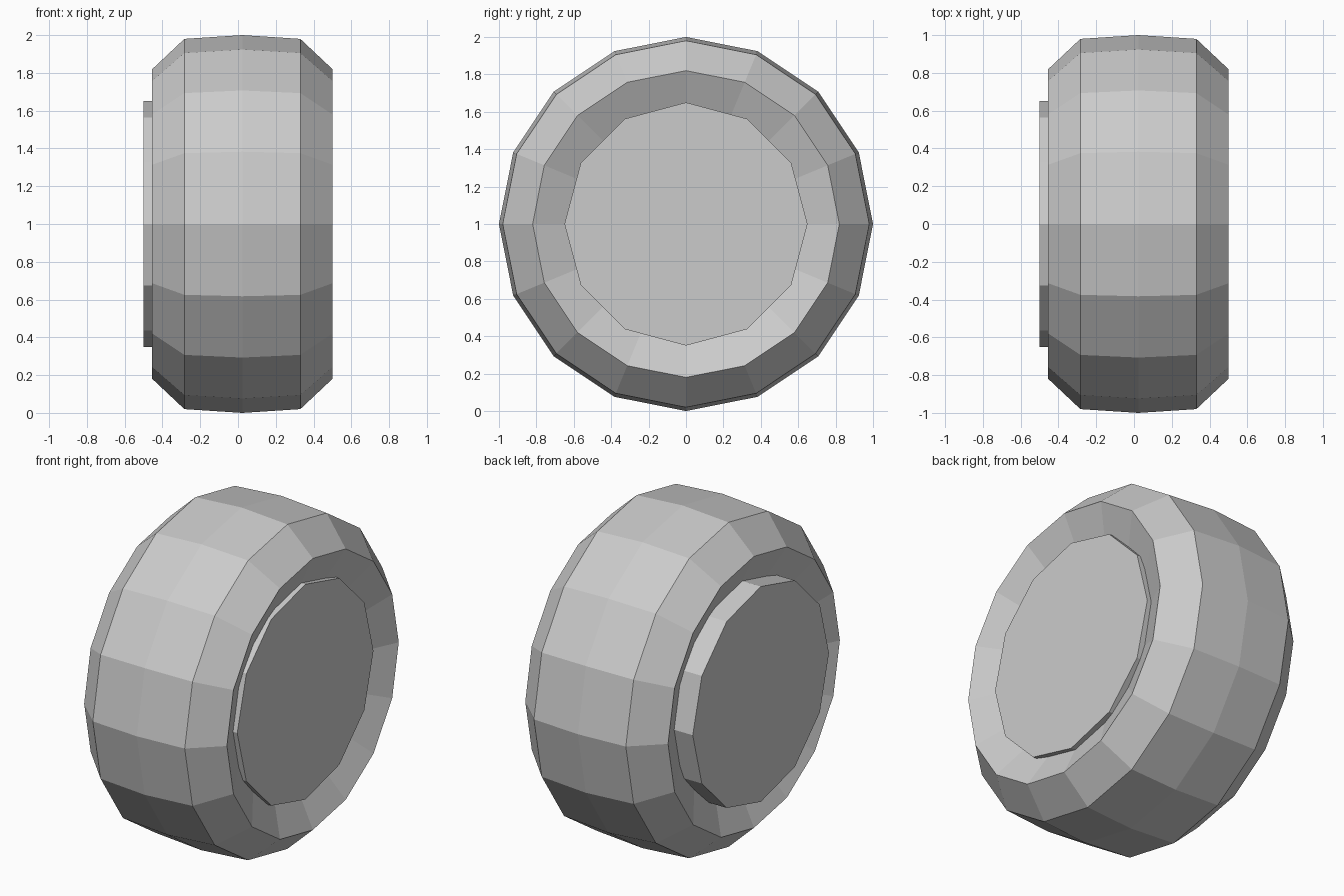
import bpy
import bmesh
from math import sin, cos, pi

cube = bpy.data.objects.get("Cube")
if cube:
    bpy.data.objects.remove(cube, do_unlink=True)

grey = bpy.data.materials.new("plain grey")
grey.use_nodes = True
colour = (0.6, 0.6, 0.6, 1)
grey.diffuse_color = colour
grey.node_tree.nodes["Principled BSDF"].inputs["Base Color"].default_value = colour


def lathe(name, profile, sides, closed):
    """Turn (x, radius) points around the wheel's axle; cap the ends unless closed."""
    bm = bmesh.new()
    rings = []
    for x, r in profile:
        angles = [2 * pi * i / sides for i in range(sides)]
        rings.append([bm.verts.new((x, r * sin(a), 1 + r * cos(a))) for a in angles])
    pairs = list(zip(rings, rings[1:]))
    if closed:
        pairs.append((rings[-1], rings[0]))
    else:
        bm.faces.new(rings[0])
        bm.faces.new(rings[-1])
    for a, b in pairs:
        for i in range(sides):
            j = (i + 1) % sides
            bm.faces.new((a[i], a[j], b[j], b[i]))
    bmesh.ops.recalc_face_normals(bm, faces=bm.faces)
    mesh = bpy.data.meshes.new(name)
    bm.to_mesh(mesh)
    bm.free()
    mesh.materials.append(grey)
    obj = bpy.data.objects.new(name, mesh)
    bpy.context.collection.objects.link(obj)
    return obj


# Tyre: crowned tread, bevelled shoulders, sidewalls dished in towards the hub
mid = 0.023
half = [(0.376, 0.6), (0.477, 0.82), (0.307, 0.98)]
profile = [(mid - x, r) for x, r in half] + [(mid, 1.0)]
profile += [(mid + x, r) for x, r in reversed(half)]
lathe("tyre", profile, 16, True)

# Hub: a plain drum, standing further out on one side
lathe("hub", [(-0.5, 0.65), (0.45, 0.65)], 12, False)
